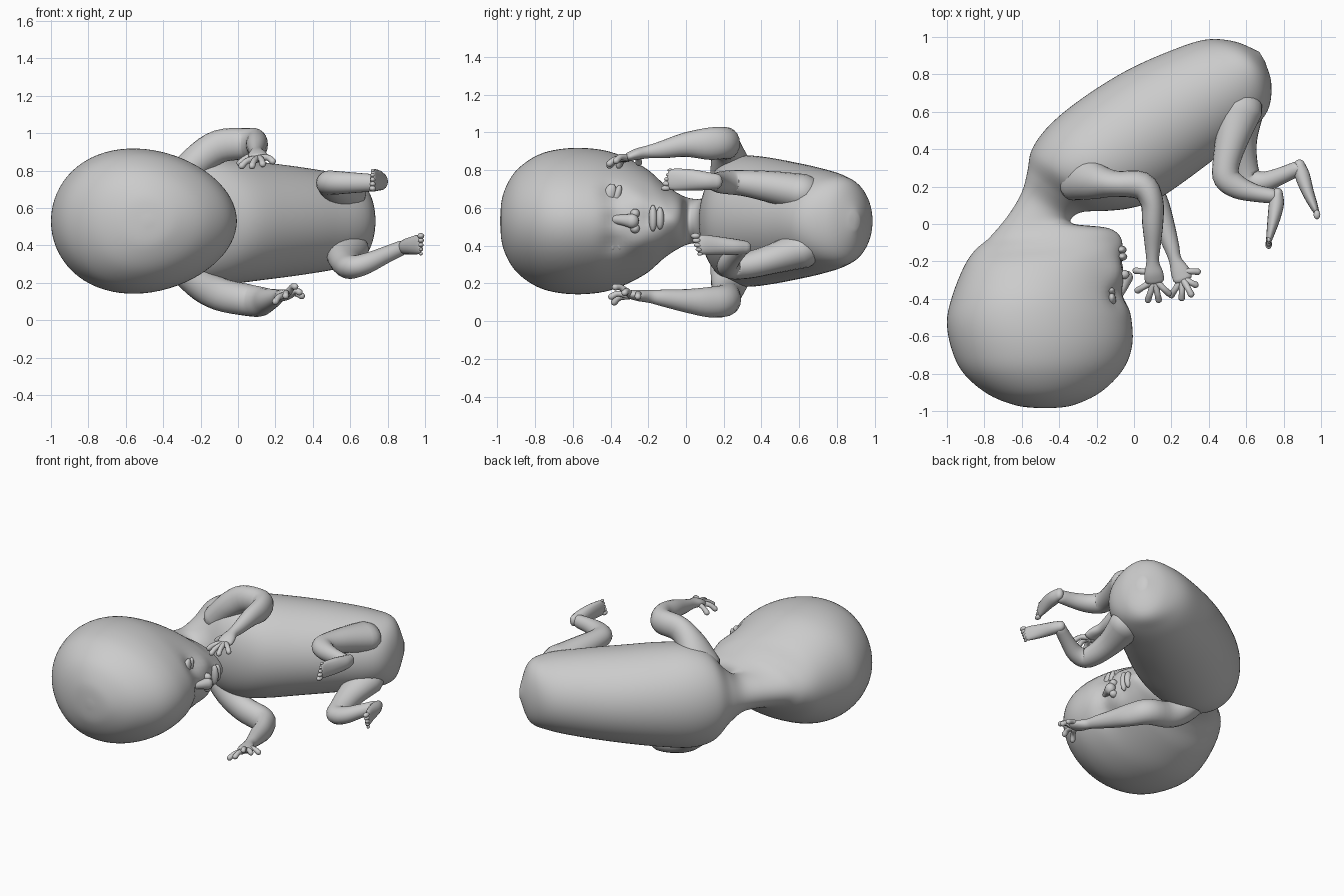
import bpy, bmesh, math
from mathutils import Vector, Matrix

CZ = 0.53  # height of the body's plane of symmetry


def spline(rows, steps):
    """Catmull-Rom interpolation of equal-length number rows."""
    out = []
    last = len(rows) - 1
    for i in range(last):
        p = [rows[max(0, min(last, i + k))] for k in (-1, 0, 1, 2)]
        for s in range(steps):
            t = s / steps
            out.append([0.5 * (2 * b + (c - a) * t + (2 * a - 5 * b + 4 * c - d) * t * t
                               + (3 * b - a - 3 * c + d) * t ** 3) for a, b, c, d in zip(*p)])
    out.append(list(rows[-1]))
    return out


def skin(bm, rings):
    loops = [[bm.verts.new(p) for p in r] for r in rings]
    n = len(loops[0])
    for a, b in zip(loops, loops[1:]):
        for i in range(n):
            bm.faces.new((a[i], a[(i + 1) % n], b[(i + 1) % n], b[i]))
    for loop, flip in ((loops[0], True), (loops[-1], False)):
        tip = bm.verts.new(sum((v.co for v in loop), Vector()) / n)
        for i in range(n):
            a, b = loop[i], loop[(i + 1) % n]
            bm.faces.new((b, a, tip) if flip else (a, b, tip))


def tube(bm, rows, sides=16, steps=4):
    """Rows are x, y, z, half width across, half width in z; ends are rounded."""
    pts = spline(rows, steps)
    rings = []

    def ring(c, d, a, b):
        up = (Vector((0, 0, 1)) - d * d.z).normalized()
        side = d.cross(up)
        return [c + side * a * math.cos(2 * math.pi * k / sides)
                + up * b * math.sin(2 * math.pi * k / sides) for k in range(sides)]

    for i, p in enumerate(pts):
        c = Vector(p[:3])
        d = (Vector(pts[min(i + 1, len(pts) - 1)][:3]) - Vector(pts[max(i - 1, 0)][:3])).normalized()
        caps = [ring(c + d * s * min(p[3:]) * math.sin(q), d, p[3] * math.cos(q), p[4] * math.cos(q))
                for s in ((-1,) if i == 0 else (1,)) for q in (0.5, 1.0, 1.4)]
        body = ring(c, d, p[3], p[4])
        if i == 0:
            rings += caps[::-1] + [body]
        elif i == len(pts) - 1:
            rings += [body] + caps
        else:
            rings.append(body)
    skin(bm, rings)


def ball(bm, c, r, tilt=0):
    m = Matrix.Translation(c) @ Matrix.Rotation(tilt, 4, 'X') @ Matrix.Diagonal((*r, 1))
    bmesh.ops.create_uvsphere(bm, u_segments=16, v_segments=10, radius=1, matrix=m)


def finish(bm, name):
    bmesh.ops.recalc_face_normals(bm, faces=bm.faces)
    me = bpy.data.meshes.new(name)
    bm.to_mesh(me)
    bm.free()
    for f in me.polygons:
        f.use_smooth = True
    ob = bpy.data.objects.new(name, me)
    bpy.context.collection.objects.link(ob)
    return ob


# Torso, neck and head: belly-side point, back-side point, half width in z
sections = [
    (.70, .87, .67, .92, .04), (.735, .74, .54, .975, .20), (.70, .58, .38, .985, .25),
    (.52, .42, .18, .92, .285), (.30, .25, -.05, .815, .315), (.12, .13, -.28, .67, .34),
    (-.02, .085, -.45, .53, .345), (-.15, .07, -.545, .40, .30), (-.27, .065, -.57, .28, .19),
    (-.33, .035, -.60, .17, .125), (-.32, .0, -.67, .05, .12), (-.13, -.025, -.77, -.07, .15),
    (-.075, -.1, -.85, -.14, .20), (-.06, -.2, -.91, -.23, .28), (-.05, -.36, -.97, -.38, .355),
    (-.015, -.5, -1, -.52, .383), (-.01, -.65, -.975, -.67, .38), (-.06, -.78, -.91, -.8, .345),
    (-.18, -.9, -.78, -.91, .26), (-.33, -.97, -.63, -.97, .14), (-.46, -.985, -.5, -.985, .02)]
bm = bmesh.new()
rings = []
for x1, y1, x2, y2, hz in spline(sections, 6):
    egg = 0.12 * max(0, min(1, -y1 / 0.2))
    ring = []
    for k in range(72):
        c, s = math.cos(k * math.pi / 36), math.sin(k * math.pi / 36)
        ring.append(Vector(((x1 + x2) / 2 + c * (x1 - x2) / 2, (y1 + y2) / 2 + c * (y1 - y2) / 2,
                            CZ + s * hz * (1 - egg * c))))
    rings.append(ring)
skin(bm, rings)
# soft modelling of the face: centre, radius, push along x
for c, r, push in [((-.1, -.39, .67), .06, -.025), ((-.1, -.39, .43), .06, -.025),
                   ((-.1, -.25, .66), .07, .02), ((-.1, -.25, .42), .07, .02),
                   ((-.05, -.38, .54), .05, -.02), ((-.06, -.2, .54), .04, -.015),
                   ((-.08, -.08, .54), .05, .015)]:
    for v in bm.verts:
        v.co.x += push * math.exp(-((v.co - Vector(c)).length / r) ** 2)
finish(bm, "body_and_head")

# Face details
bm = bmesh.new()
tube(bm, [(-.085, -.38, .54, .025, .025), (-.06, -.33, .535, .03, .03), (-.04, -.285, .53, .035, .04)], 16)
for side in (-1, 1):
    ball(bm, (-.055, -.27, .53 + side * .04), (.03, .025, .025))
finish(bm, "nose")
bm = bmesh.new()
ball(bm, (-.063, -.175, .545), (.027, .022, .07))
ball(bm, (-.067, -.138, .545), (.027, .022, .06))
finish(bm, "lips")
for name, z, tilt in (("upper_side_eyelids", .67, .3), ("lower_side_eyelids", .43, -.3)):
    bm = bmesh.new()
    ball(bm, (-.118, -.405, z), (.022, .032, .06), -tilt)
    ball(bm, (-.118, -.365, z), (.018, .02, .055), -tilt)
    finish(bm, name)


def arm(name, path, tips):
    bm = bmesh.new()
    tube(bm, path, 20)
    palm = Vector(path[-1][:3])
    wrist = Vector(path[-2][:3])
    for i, t in enumerate(tips):
        t = Vector(t)
        a = wrist if i == 0 else palm + (t - palm) * 0.2
        m = a.lerp(t, 0.6) + Vector((0, 0, .012))
        tube(bm, [(*a, .02, .02), (*m, .016, .016), (*t, .018, .018)], 10)
    finish(bm, name)


arm("upper_side_arm",
    [(-.30, .26, .74, .14, .10), (-.21, .23, .855, .10, .09), (-.1, .215, .93, .07, .088),
     (.04, .205, .943, .075, .085), (.095, .12, .94, .062, .085), (.1, 0, .935, .056, .065),
     (.1, -.12, .91, .042, .047), (.1, -.2, .897, .034, .034), (.105, -.26, .885, .05, .03),
     (.11, -.3, .872, .052, .024)],
    [(.01, -.25, .84), (.02, -.355, .825), (.075, -.405, .825), (.132, -.405, .835), (.185, -.37, .85)])
arm("lower_side_arm",
    [(-.30, .26, .32, .14, .10), (-.21, .23, .205, .10, .09), (-.1, .215, .14, .075, .088),
     (.05, .205, .108, .08, .085), (.12, .12, .1, .062, .08), (.16, 0, .108, .056, .062),
     (.2, -.12, .122, .042, .045), (.22, -.19, .13, .034, .034), (.245, -.25, .135, .05, .03),
     (.26, -.29, .14, .052, .024)],
    [(.34, -.255, .13), (.328, -.325, .15), (.305, -.375, .18), (.255, -.395, .13), (.2, -.38, .1)])


def leg(name, path, foot, toes):
    bm = bmesh.new()
    tube(bm, path, 20)
    tube(bm, foot, 16)
    x, y, z, turn = toes
    for i in range(5):
        r = .018 - .002 * i
        ball(bm, (x, y + .006 * i, z + turn * (.046 - .024 * i)), (r, r * 1.4, r * .85))
    finish(bm, name)


leg("upper_side_leg",
    [(.57, .62, .68, .12, .10), (.525, .46, .71, .09, .085), (.492, .32, .73, .072, .07),
     (.497, .245, .735, .072, .065), (.56, .195, .735, .062, .06), (.65, .165, .735, .047, .052),
     (.74, .15, .735, .04, .045)],
    [(.768, .165, .74, .028, .04), (.762, .11, .742, .04, .048), (.748, .03, .748, .034, .056),
     (.73, -.05, .75, .022, .058), (.722, -.085, .75, .016, .054)],
    (.72, -.108, .75, -1))
leg("lower_side_leg",
    [(.58, .62, .38, .12, .10), (.57, .46, .33, .09, .08), (.585, .33, .295, .075, .07),
     (.615, .24, .285, .07, .062), (.69, .225, .305, .056, .055), (.78, .255, .345, .046, .046),
     (.87, .295, .385, .04, .04)],
    [(.885, .315, .39, .03, .035), (.9, .26, .393, .04, .042), (.93, .17, .4, .032, .048),
     (.962, .095, .405, .022, .052), (.972, .07, .405, .016, .048)],
    (.978, .05, .405, 1))
